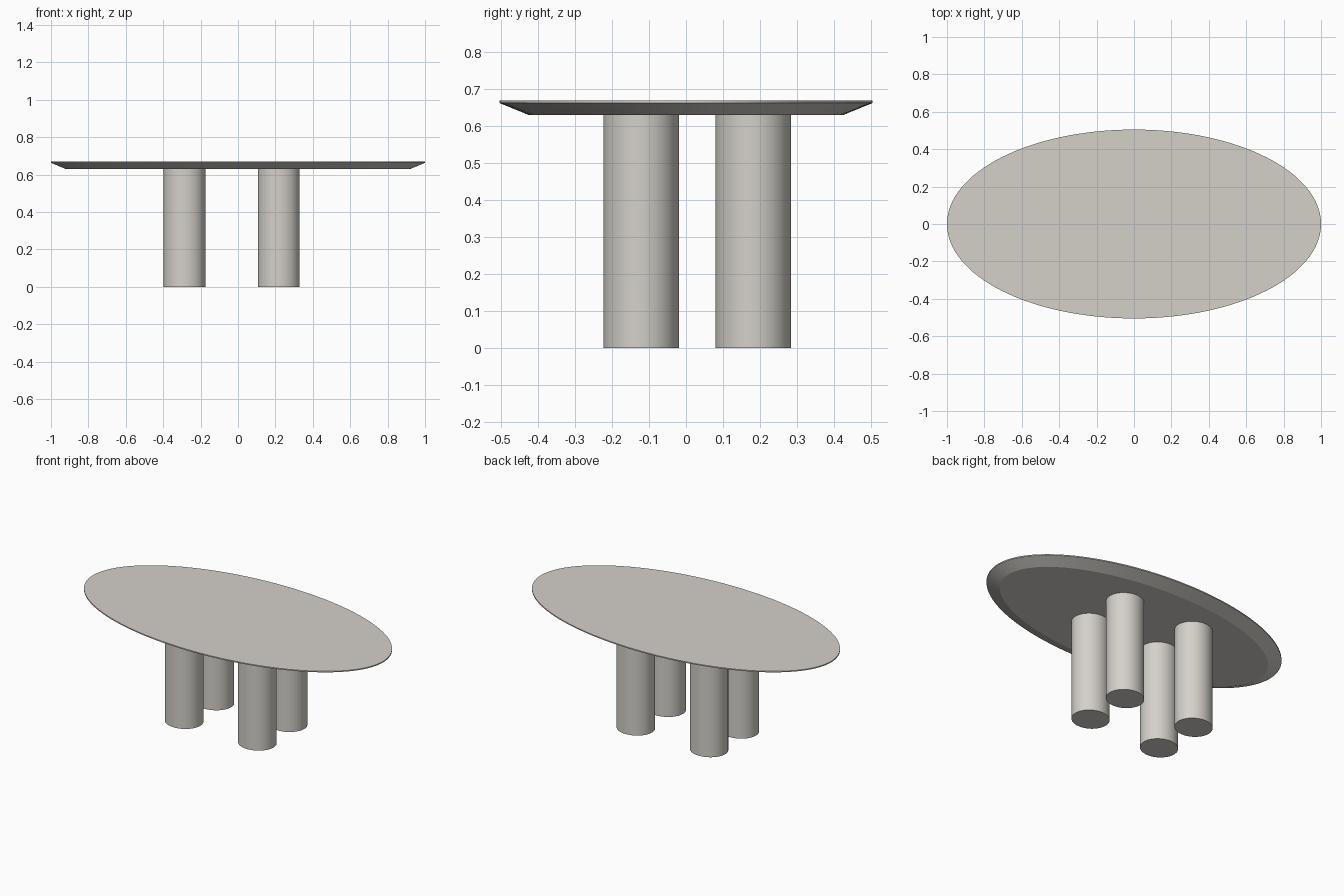
import bpy, bmesh, math

if "Cube" in bpy.data.objects:
    bpy.data.objects.remove(bpy.data.objects["Cube"])

stone = bpy.data.materials.new("warm_grey_stone")
stone.diffuse_color = (0.66, 0.635, 0.59, 1.0)
stone.use_nodes = True
stone.node_tree.nodes["Principled BSDF"].inputs["Base Color"].default_value = stone.diffuse_color


def elliptic_solid(name, rings, segments, centre=(0, 0)):
    """Closed solid lofted through rings given as (radius_x, radius_y, z)."""
    bm = bmesh.new()
    loops = []
    for rx, ry, z in rings:
        loops.append([bm.verts.new((rx * math.cos(2 * math.pi * i / segments),
                                    ry * math.sin(2 * math.pi * i / segments), z))
                      for i in range(segments)])
    for low, high in zip(loops, loops[1:]):
        for i in range(segments):
            j = (i + 1) % segments
            bm.faces.new((low[i], low[j], high[j], high[i]))
    bm.faces.new(loops[0][::-1])
    bm.faces.new(loops[-1])
    bmesh.ops.recalc_face_normals(bm, faces=bm.faces)
    mesh = bpy.data.meshes.new(name)
    bm.to_mesh(mesh)
    bm.free()
    mesh.materials.append(stone)
    obj = bpy.data.objects.new(name, mesh)
    obj.location = (centre[0], centre[1], 0)
    bpy.context.collection.objects.link(obj)
    bpy.ops.object.select_all(action='DESELECT')
    obj.select_set(True)
    bpy.context.view_layer.objects.active = obj
    bpy.ops.object.shade_smooth_by_angle(angle=math.radians(20))
    return obj


# Oval top: thin rim with a wide underside bevel
elliptic_solid("tabletop", [(0.922, 0.424, 0.63), (1.0, 0.505, 0.663), (1.0, 0.505, 0.67)], 128)

# Four slightly oval column legs, set off-centre under the top
for side, x in (("left", -0.286), ("right", 0.218)):
    for end, y in (("front", -0.1215), ("back", 0.182)):
        elliptic_solid(f"{end}_{side}_leg",
                       [(0.1115, 0.1025, 0.0), (0.1115, 0.1025, 0.632)], 64, (x, y))
